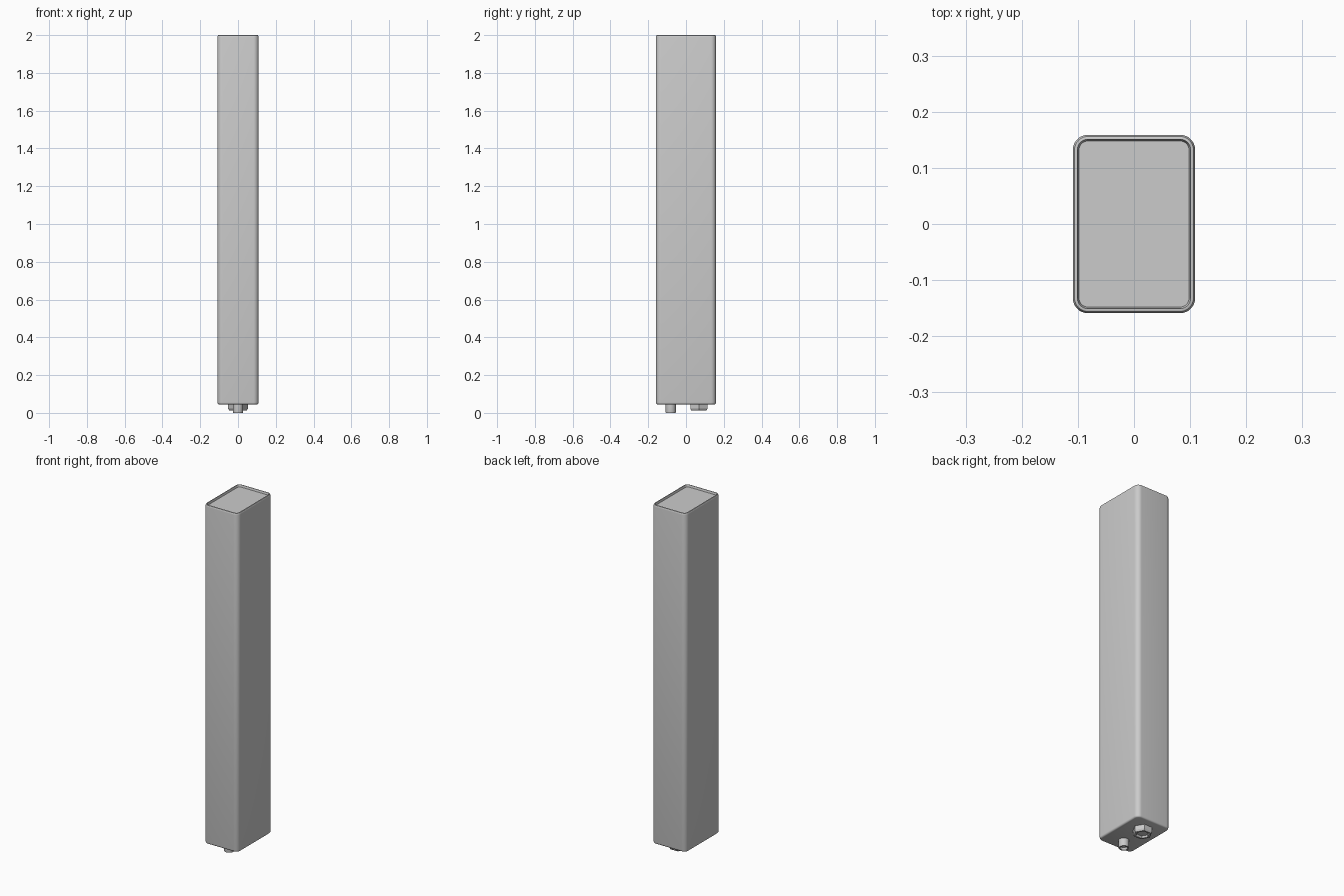
import bpy, bmesh, math

if "Cube" in bpy.data.objects:
    bpy.data.objects.remove(bpy.data.objects["Cube"])


def finish(name, bm, angle=35):
    bmesh.ops.recalc_face_normals(bm, faces=bm.faces)
    me = bpy.data.meshes.new(name)
    bm.to_mesh(me)
    bm.free()
    ob = bpy.data.objects.new(name, me)
    bpy.context.collection.objects.link(ob)
    bpy.context.view_layer.objects.active = ob
    ob.select_set(True)
    bpy.ops.object.shade_smooth_by_angle(angle=math.radians(angle))
    ob.select_set(False)
    return ob


def loft(name, rings, angle=35):
    """Skin a stack of rings and cap both ends."""
    bm = bmesh.new()
    loops = [[bm.verts.new(p) for p in r] for r in rings]
    for a, b in zip(loops, loops[1:]):
        n = len(a)
        for i in range(n):
            bm.faces.new((a[i], a[(i + 1) % n], b[(i + 1) % n], b[i]))
    bm.faces.new(loops[0])
    bm.faces.new(loops[-1])
    return finish(name, bm, angle)


def rounded_rect(hx, hy, r, z, seg=8):
    pts = []
    for k, (sx, sy) in enumerate(((1, 1), (-1, 1), (-1, -1), (1, -1))):
        for i in range(seg + 1):
            a = math.pi / 2 * (k + i / seg)
            pts.append((sx * (hx - r) + r * math.cos(a),
                        sy * (hy - r) + r * math.sin(a), z))
    return pts


def circle(r, y, z, n):
    return [(r * math.cos(2 * math.pi * i / n),
             y + r * math.sin(2 * math.pi * i / n), z) for i in range(n)]


# Tall rounded casing: (inset, height), bottom edge to recessed top panel
HX, HY, R = 0.109, 0.159, 0.027
profile = [(0.008, 0.045), (0.004, 0.0465), (0.001, 0.050), (0, 0.055),
           (0, 1.990), (0.001, 1.995), (0.003, 1.999), (0.005, 2.0),
           (0.008, 2.0), (0.011, 1.988)]
loft("casing", [rounded_rect(HX - d, HY - d, R - d, z) for d, z in profile])

# Round connector under the casing
loft("round_connector", [circle(r, -0.081, z, 24) for r, z in
     ((0.015, 0.012), (0.020, 0.0), (0.026, 0.0), (0.027, 0.004), (0.027, 0.047))])

# Hexagonal connector with a shallow socket
loft("hex_connector", [circle(r, 0.068, z, 6) for r, z in
     ((0.030, 0.022), (0.036, 0.012), (0.046, 0.012), (0.052, 0.022), (0.052, 0.047))], 20)
